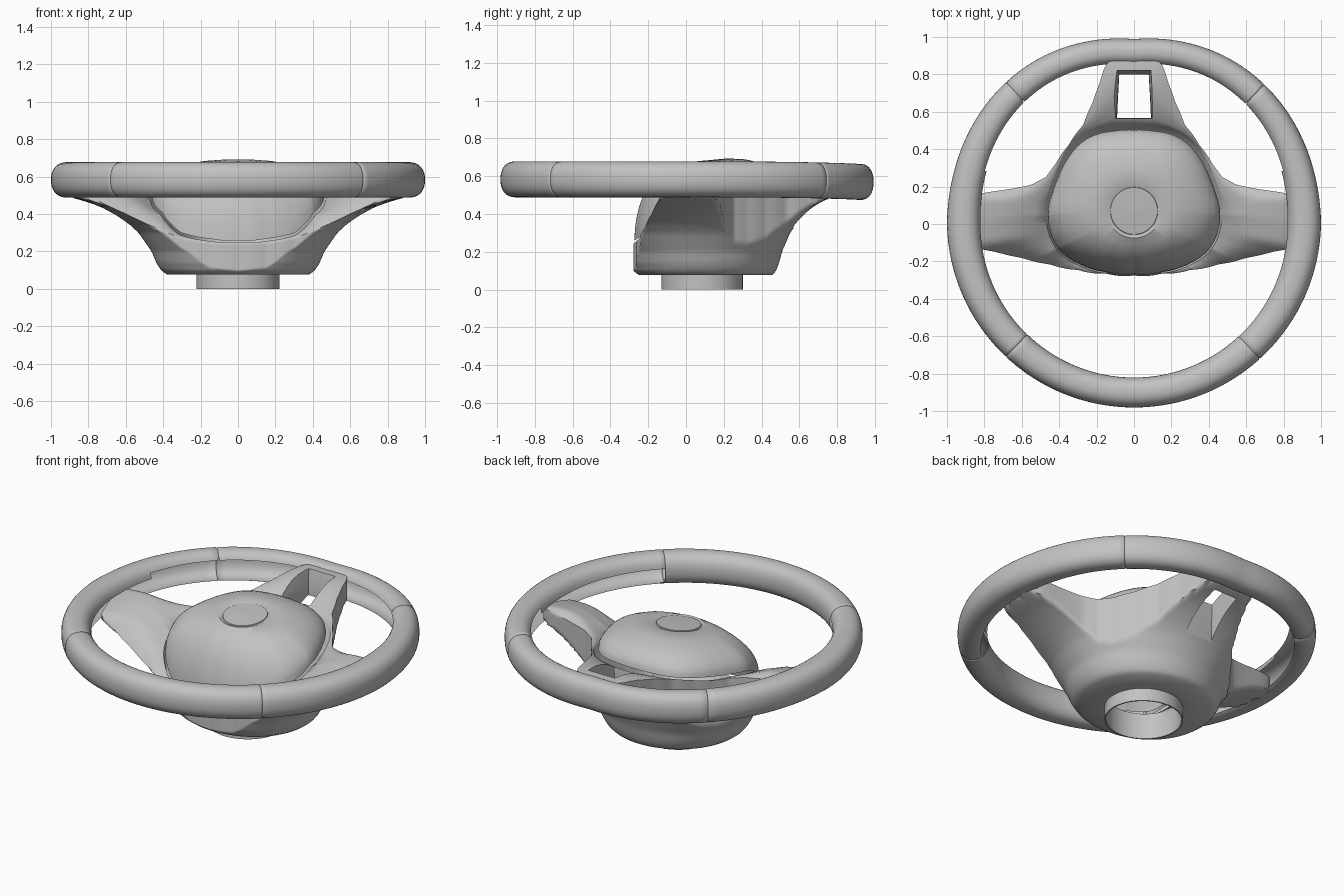
import bpy, bmesh
from math import sin, cos, pi, atan2, hypot, radians

cube = bpy.data.objects.get("Cube")
if cube:
    bpy.data.objects.remove(cube)

grey = bpy.data.materials.new("satin grey")
grey.use_nodes = True
grey.diffuse_color = (0.54, 0.54, 0.54, 1)
grey.node_tree.nodes["Principled BSDF"].inputs["Base Color"].default_value = (0.54, 0.54, 0.54, 1)


def table(x, rows):
    """Linear lookup in (key, value) rows."""
    if x <= rows[0][0]:
        return rows[0][1]
    for (a, u), (b, v) in zip(rows, rows[1:]):
        if x <= b:
            return u + (v - u) * (x - a) / (b - a)
    return rows[-1][1]


def power(v, p):
    return abs(v) ** p * (1 if v >= 0 else -1)


def loft(name, rings, cap=False, loop=False, opening=None):
    """Skin closed rings of equal length; faces matching the opening rule are left out."""
    bm = bmesh.new()
    vr = [[bm.verts.new(p) for p in ring] for ring in rings]
    n = len(vr[0])
    pairs = list(zip(vr, vr[1:])) + ([(vr[-1], vr[0])] if loop else [])
    for a, b in pairs:
        for i in range(n):
            j = (i + 1) % n
            bm.faces.new((a[i], a[j], b[j], b[i]))
    if cap:
        bm.faces.new(vr[0])
        bm.faces.new(vr[-1])
    bmesh.ops.recalc_face_normals(bm, faces=bm.faces)
    if opening:
        gone = [f for f in bm.faces if opening(f.calc_center_median(), f.normal)]
        bmesh.ops.delete(bm, geom=gone, context='FACES')
    me = bpy.data.meshes.new(name)
    bm.to_mesh(me)
    bm.free()
    me.materials.append(grey)
    ob = bpy.data.objects.new(name, me)
    bpy.context.collection.objects.link(ob)
    return ob


def finish(ob, angle):
    bpy.ops.object.select_all(action='DESELECT')
    ob.select_set(True)
    bpy.context.view_layer.objects.active = ob
    bpy.ops.object.shade_smooth_by_angle(angle=radians(angle))


# Rim: oval tube with four narrow stitched seams pinched into it
seams = [radians(a) for a in (47, 132, 226, 313)]
angles = [(2 * pi * i / 128, 0) for i in range(128)]
angles = [a for a in angles if min(abs(a[0] - s) for s in seams) > 0.012]
for s in seams:
    angles += [(s - 0.005, 0), (s, 0.005), (s + 0.005, 0)]
rings = []
for a, pinch in sorted(angles):
    up, down = max(0, sin(a)), max(0, -sin(a))
    outer = 1.0 - 0.011 * up + 0.04 * up * abs(sin(2 * a)) - 0.019 * down
    hw = 0.09 - 0.018 * up - 0.01 * down
    ring = []
    for k in range(36):
        t = 2 * pi * k / 36
        r = outer - hw + (hw - pinch) * power(cos(t), 0.86)
        z = 0.583 - 0.014 * up ** 3 + (0.095 - pinch) * power(sin(t), 0.86)
        ring.append((r * cos(a), r * sin(a), z))
    rings.append(ring)


def inner_gap(c, n):
    """Open lower inside of the rim, except along the front arc."""
    inward = -(c.x * n.x + c.y * n.y) / hypot(c.x, c.y)
    return c.y > -0.6 and inward > 0.5 and n.z < (0.4 if c.y > 0.3 else 0.1)


finish(loft("rim", rings, loop=True, opening=inner_gap), 60)

# Shared polar frame around the emblem
CY, N = 0.07, 360
dirs = [2 * pi * i / N for i in range(N)]


def by_angle(points, passes, value):
    """Spread mirrored outline points over all directions, with light smoothing."""
    rows = [(atan2(p[1] - CY, p[0]), value(p)) for p in points]
    vals = [table(atan2(sin(a), abs(cos(a))), rows) for a in dirs]
    for _ in range(passes):
        vals = [(vals[i - 1] + 2 * vals[i] + vals[(i + 1) % N]) / 4 for i in range(N)]
    return vals


def reach(p):
    return hypot(p[0], p[1] - CY)


# Right half of the pad outline, and of the trimmed hub with its three spokes (x, y, edge z)
pad_half = [(0, -0.27), (0.15, -0.257), (0.25, -0.232), (0.33, -0.195), (0.4, -0.14), (0.44, -0.07),
            (0.46, 0.02), (0.46, 0.08), (0.435, 0.17), (0.405, 0.25), (0.37, 0.325), (0.3, 0.42),
            (0.25, 0.457), (0.2, 0.48), (0.1, 0.498), (0, 0.503)]
hub_half = [(0, -0.275, 0.24), (0.15, -0.264, 0.24), (0.3, -0.245, 0.27), (0.45, -0.215, 0.33),
            (0.6, -0.18, 0.40), (0.75, -0.145, 0.47), (0.85, -0.13, 0.52), (0.88, 0, 0.55),
            (0.88, 0.16, 0.58), (0.82, 0.16, 0.57), (0.65, 0.187, 0.55), (0.55, 0.207, 0.54), (0.47, 0.25, 0.53),
            (0.42, 0.32, 0.53), (0.35, 0.42, 0.55), (0.27, 0.53, 0.58), (0.22, 0.65, 0.61),
            (0.18, 0.76, 0.635), (0.155, 0.85, 0.645), (0.12, 0.88, 0.645), (0, 0.88, 0.645)]
pad_r = by_angle(pad_half, 6, reach)
hub_r = by_angle(hub_half, 2, reach)
hub_z = by_angle(hub_half, 6, lambda p: p[2])


def seam_z(y):
    return table(y, [(-0.27, 0.26), (-0.21, 0.30), (-0.13, 0.41), (0.05, 0.50), (0.3, 0.535), (0.5, 0.56)])


def crown_z(x, y):
    return 0.697 - 0.27 * (y - 0.27) ** 2 - 0.2 * x * x


def pad_ring(t, drop=0.0):
    """Ring of the domed pad at radial fraction t."""
    ring = []
    for a, r in zip(dirs, pad_r):
        edge = seam_z(CY + r * sin(a))
        x, y = t * r * cos(a), CY + t * r * sin(a)
        z = edge + (crown_z(x, y) - edge) * max(0, 1 - t ** 3.8) ** 0.52
        ring.append((x, y, z - drop))
    return ring


def disc_ring(r, drop):
    spots = [(r * cos(a), CY + r * sin(a)) for a in dirs]
    return [(x, y, crown_z(x, y) - drop) for x, y in spots]


# Airbag pad with a shallow round recess holding a flat emblem disc
pad = [disc_ring(r, d) for r, d in ((0.0005, 0.006), (0.125, 0.006), (0.127, 0.011), (0.13, 0.011), (0.145, 0.003))]
pad += [pad_ring(t) for t in (0.52, 0.6, 0.7, 0.78, 0.85, 0.9, 0.94, 0.97, 0.99, 1)]
pad += [pad_ring(0.985, 0.03), pad_ring(0.95, 0.05)]
finish(loft("airbag_pad", pad), 40)


def flare(a, z):
    """Radius of the flaring bowl under the hub and spokes."""
    x, y = 0.4 * cos(a), 0.37 * sin(a) + 0.03
    grow = table(z, [(0.078, -0.02), (0.1, 0.01), (0.14, 0.035), (0.2, 0.06), (0.3, 0.13), (0.35, 0.185),
                     (0.4, 0.26), (0.44, 0.335), (0.47, 0.42), (0.5, 0.54), (0.56, 0.9)])
    return hypot(x, y) + grow * (1 - 0.38 * max(0, sin(a)) ** 2)


def skirt(f):
    """Outer wall at height fraction f, trimmed to the spoke outline."""
    ring = []
    for a, r, edge in zip(dirs, hub_r, hub_z):
        z = 0.078 + (edge - 0.078) * f
        rr = r if f == 1 else min(r, flare(a, z))
        ring.append((rr * cos(a), CY + rr * sin(a), z))
    return ring


def deck(f, inset=0.0, drop=0.0):
    """Upper face between the outline (f=0) and the pad trough (f=1)."""
    ring = []
    for a, r, p, edge in zip(dirs, hub_r, pad_r, hub_z):
        inner = min(p * (1.02 + 0.05 * max(0, sin(a))), r - 0.004)
        rr = r + (inner - r) * f - inset
        crown = 0.11 * (r - inner) * sin(pi * f)
        z = edge + (seam_z(CY + p * sin(a)) - 0.012 - edge) * f + crown - drop
        ring.append((rr * cos(a), CY + rr * sin(a), z))
    return ring


def sleeve(r, z):
    return [(r * cos(a), 0.085 + 0.97 * r * sin(a), z) for a in dirs]


# Hub with spokes: column sleeve, flat base, flared wall, upper deck and pad trough
hub = [sleeve(0.214, 0.16), sleeve(0.214, 0.0), sleeve(0.222, 0.0), sleeve(0.222, 0.078)]
hub += [skirt(i / 26) for i in range(27)]
hub += [deck(f) for f in (0.04, 0.12, 0.25, 0.4, 0.55, 0.7, 0.85, 1)]
hub += [deck(1, 0.012, 0.05), deck(1, 0.04, 0.07)]
body = loft("hub_and_spokes", hub, loop=True)

# Tapered window through the upper spoke
window = [[(-x0, y0, z), (x0, y0, z), (x1, y1, z), (-x1, y1, z)]
          for z, x0, y0, x1, y1 in ((0.05, 0.085, 0.57, 0.07, 0.79), (0.56, 0.095, 0.565, 0.08, 0.80),
                                    (0.72, 0.14, 0.535, 0.10, 0.84))]
cutter = loft("window_cutter", window, cap=True)
cutter.hide_render = True
m = body.modifiers.new("Window", 'BOOLEAN')
m.operation, m.solver, m.object = 'DIFFERENCE', 'EXACT', cutter
bpy.context.view_layer.objects.active = body
bpy.ops.object.modifier_apply(modifier=m.name)
bpy.data.objects.remove(cutter)
finish(body, 50)
